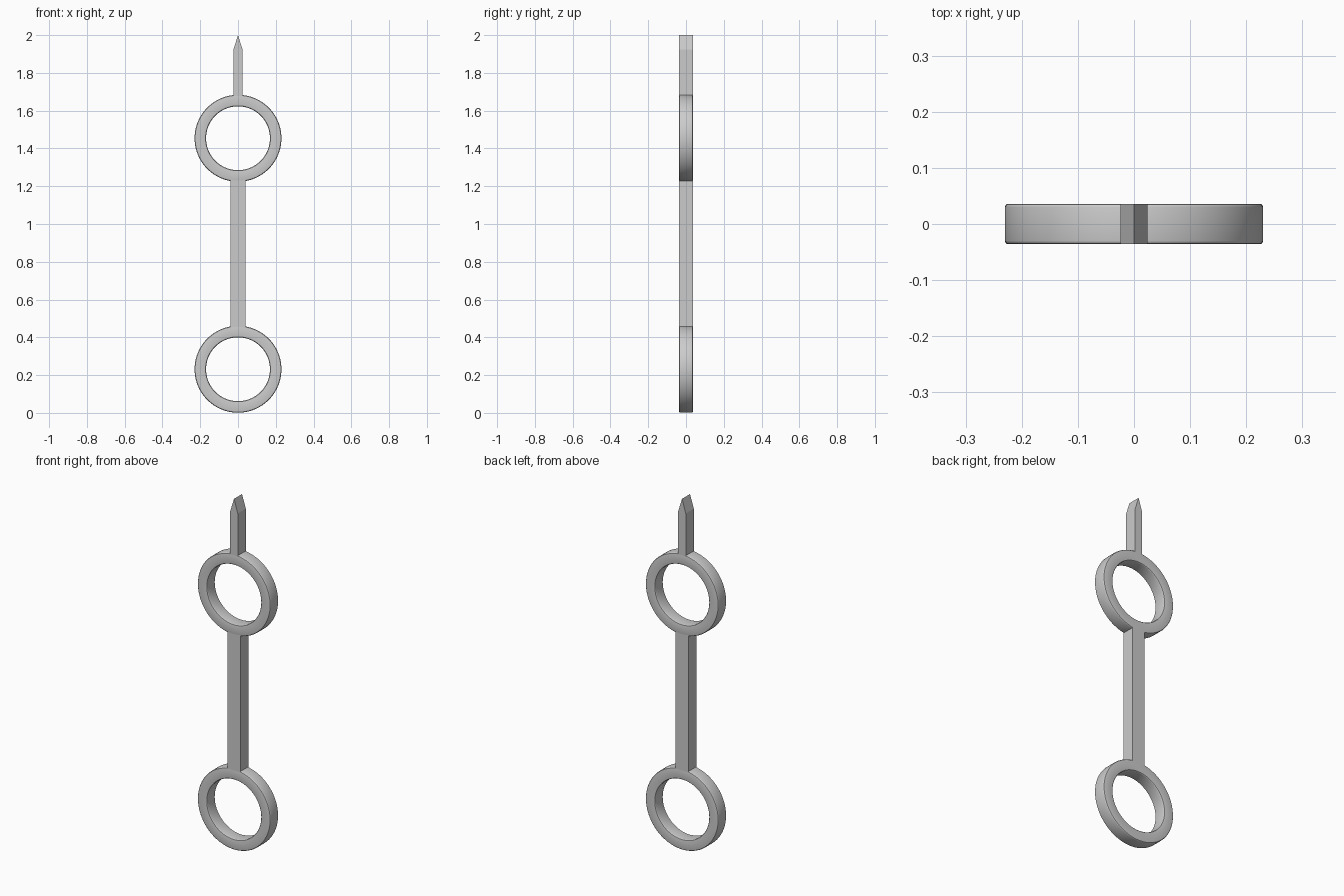
import bpy, math

if "Cube" in bpy.data.objects:
    bpy.data.objects.remove(bpy.data.objects["Cube"])

HALF = 0.036          # half thickness in y
SEGMENTS = 96


def make_object(name, verts, faces, smooth=False):
    mesh = bpy.data.meshes.new(name)
    mesh.from_pydata(verts, [], faces)
    mesh.update()
    obj = bpy.data.objects.new(name, mesh)
    bpy.context.collection.objects.link(obj)
    if smooth:
        bpy.ops.object.select_all(action='DESELECT')
        bpy.context.view_layer.objects.active = obj
        obj.select_set(True)
        bpy.ops.object.shade_smooth_by_angle(angle=math.radians(30))
    return obj


def ring(name, z, outer=0.23, inner=0.169, b=0.006):
    # Rounded rectangular section swept around the y axis
    section = []
    corners = [(outer - b, HALF - b, 0), (inner + b, HALF - b, 90),
               (inner + b, b - HALF, 180), (outer - b, b - HALF, 270)]
    for r, y, start in corners:
        for step in (0, 30, 60, 90):
            a = math.radians(start + step)
            section.append((r + b * math.cos(a), y + b * math.sin(a)))
    n = len(section)
    verts, faces = [], []
    for i in range(SEGMENTS):
        a = 2 * math.pi * i / SEGMENTS
        verts += [(r * math.cos(a), y, z + r * math.sin(a)) for r, y in section]
        j = (i + 1) % SEGMENTS
        for k in range(n):
            m = (k + 1) % n
            faces.append((i * n + k, i * n + m, j * n + m, j * n + k))
    return make_object(name, verts, faces, True)


def plate(name, outline):
    # Front outline (x, z), counter-clockwise, extruded through the thickness
    n = len(outline)
    verts = [(x, y, z) for y in (-HALF, HALF) for x, z in outline]
    faces = [tuple(range(n)), tuple(reversed(range(n, 2 * n)))]
    faces += [(i, i + n, (i + 1) % n + n, (i + 1) % n) for i in range(n)]
    return make_object(name, verts, faces)


# Two finger rings
ring("lower_ring", 0.231)
ring("upper_ring", 1.454)

# Straight bar between the rings
plate("connecting_bar", [(-0.04, 0.452), (0.04, 0.452), (0.04, 1.233), (-0.04, 1.233)])

# Pointed blade on top, with a ridge running front to back
plate("pointed_tip", [(-0.024, 1.675), (0.024, 1.675), (0.024, 1.923), (0, 2.0), (-0.024, 1.923)])
